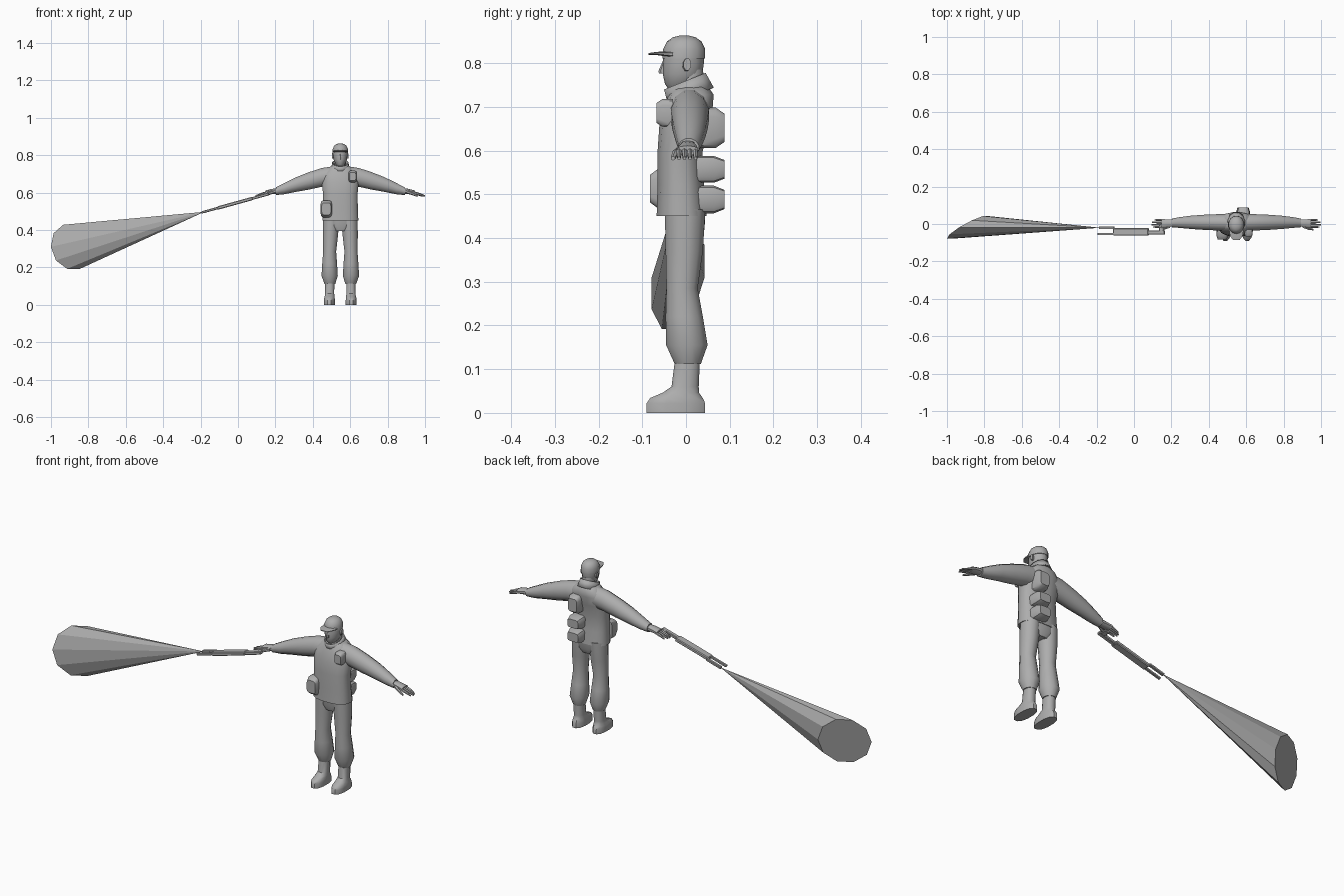
import bpy, bmesh, math
from mathutils import Vector, Matrix

default_cube = bpy.data.objects.get("Cube")
if default_cube:
    bpy.data.objects.remove(default_cube, do_unlink=True)

BODY_X = 0.547

# One plain grey for everything
grey = bpy.data.materials.new("plain_grey")
grey.use_nodes = True
grey.diffuse_color = (0.42, 0.42, 0.42, 1)
shader = next(n for n in grey.node_tree.nodes if n.type == "BSDF_PRINCIPLED")
shader.inputs["Base Color"].default_value = grey.diffuse_color
shader.inputs["Roughness"].default_value = 0.8


def finish(name, bm, location=(0, 0, 0), smooth_angle=40):
    """Turn a bmesh into a named, shaded object."""
    bmesh.ops.recalc_face_normals(bm, faces=bm.faces)
    mesh = bpy.data.meshes.new(name)
    bm.to_mesh(mesh)
    bm.free()
    mesh.materials.append(grey)
    if smooth_angle:
        mesh.shade_smooth()
        mesh.set_sharp_from_angle(angle=math.radians(smooth_angle))
    obj = bpy.data.objects.new(name, mesh)
    obj.location = location
    bpy.context.collection.objects.link(obj)
    return obj


def soften(value, power):
    return math.copysign(abs(value) ** power, value)


def loft(name, axis, rings, sides=12, power=1.0, mirror=1, caps=True,
         location=(BODY_X, 0, 0)):
    """Skin rings of (position, centre a, centre b, radius a, radius b)."""
    bm = bmesh.new()
    loops = []
    for pos, ca, cb, ra, rb in rings:
        loop = []
        for i in range(sides):
            angle = math.tau * (i + 0.5) / sides
            a = ca + ra * soften(math.cos(angle), power)
            b = cb + rb * soften(math.sin(angle), power)
            point = {"X": (pos, a, b), "Y": (a, pos, b), "Z": (a, b, pos)}[axis]
            loop.append(bm.verts.new((point[0] * mirror, point[1], point[2])))
        loops.append(loop)
    for low, high in zip(loops, loops[1:]):
        for i in range(sides):
            j = (i + 1) % sides
            bm.faces.new((low[i], low[j], high[j], high[i]))
    if caps:
        bm.faces.new(loops[0])
        bm.faces.new(loops[-1])
    return finish(name, bm, location)


def pouch(name, x, z, half_width, half_height, inner, outer):
    """Soft bag that narrows away from the body."""
    middle = inner + (outer - inner) * 0.65
    rings = [(inner, x, z, half_width, half_height),
             (middle, x, z, half_width, half_height),
             (outer, x, z, half_width * 0.8, half_height * 0.7)]
    return loft(name, "Y", rings, power=0.45)


# Jacket and hips
loft("jacket", "Z", [
    (.45, 0, -.01, .098, .058),
    (.52, 0, -.012, .095, .054),
    (.595, 0, -.014, .094, .052),
    (.655, 0, -.004, .1, .058),
    (.7, 0, .006, .096, .056),
    (.728, 0, .012, .068, .052),
    (.745, 0, .01, .045, .042)], sides=16, power=0.8)
loft("hips", "Z", [
    (.395, 0, -.004, .04, .036),
    (.42, 0, -.002, .08, .045),
    (.47, 0, -.002, .092, .048)], sides=16, power=0.85)

# Collar, tilted forward and open at the top
collar = loft("collar", "Z", [
    (-.02, 0, 0, .05, .058),
    (.018, 0, 0, .045, .053)], caps=False, location=(BODY_X, .004, .742))
collar.rotation_euler.x = 0.38
wall = collar.modifiers.new("wall", "SOLIDIFY")
wall.thickness = 0.005

# Head, face and cap
loft("neck", "Z", [(.71, 0, .012, .032, .034), (.785, 0, .01, .03, .03)])
loft("head", "Z", [
    (.742, 0, -.018, .016, .023),
    (.752, 0, -.012, .026, .036),
    (.775, 0, -.008, .036, .045),
    (.8, 0, -.006, .039, .047),
    (.825, 0, -.005, .039, .046)], sides=14)
loft("nose", "Z", [
    (.776, 0, -.052, .008, .01),
    (.782, 0, -.053, .007, .01),
    (.805, 0, -.048, .004, .005)], sides=6)
loft("cap", "Z", [
    (.81, 0, -.005, .042, .049),
    (.832, 0, -.004, .042, .048),
    (.85, 0, -.004, .034, .039),
    (.859, 0, -.004, .022, .026),
    (.863, 0, -.004, .008, .01)], sides=14)
loft("cap_brim", "Y", [
    (-.03, 0, .82, .04, .007),
    (-.065, 0, .822, .034, .004),
    (-.086, 0, .821, .018, .002)], power=0.7)

# Paired parts: ears, arms, hands, legs and boots
for label, side in (("left", 1), ("right", -1)):
    loft(label + "_ear", "X", [
        (.034, 0, .795, .009, .014),
        (.045, .003, .797, .009, .015)], sides=8, mirror=side)
    loft(label + "_sleeve", "X", [
        (.04, .008, .69, .046, .052),
        (.1, .009, .681, .045, .052),
        (.17, .009, .662, .042, .048),
        (.24, .009, .642, .037, .04),
        (.3, .008, .621, .03, .031),
        (.345, .006, .607, .024, .021)], mirror=side)
    loft(label + "_hand", "X", [
        (.33, .005, .609, .018, .015),
        (.365, .004, .606, .021, .014),
        (.4, .003, .6, .025, .011)], sides=10, power=0.8, mirror=side)
    for i, length in enumerate((.045, .053, .05, .038)):
        y = -.016 + .0125 * i
        loft(f"{label}_finger_{i + 1}", "X", [
            (.39, y, .6, .006, .008),
            (.39 + length * .6, y, .592, .006, .007),
            (.4 + length, y, .582, .004, .004)], sides=6, mirror=side)
    loft(label + "_thumb", "X", [
        (.355, -.012, .604, .009, .009),
        (.385, -.024, .594, .008, .008),
        (.412, -.03, .582, .005, .005)], sides=6, mirror=side)
    loft(label + "_trouser_leg", "Z", [
        (.465, .048, -.002, .046, .048),
        (.37, .053, -.004, .042, .044),
        (.285, .057, -.009, .036, .037),
        (.22, .057, -.004, .041, .044),
        (.155, .057, .002, .045, .049),
        (.112, .056, .004, .03, .031)], mirror=side)
    loft(label + "_boot", "Z", [
        (.13, .056, .004, .025, .029),
        (.06, .057, -.002, .025, .032),
        (.046, .057, -.012, .027, .043),
        (.034, .058, -.022, .029, .062),
        (.022, .058, -.023, .03, .069),
        (0, .058, -.023, .03, .069)], power=0.85, mirror=side)

# Carried pouches
pouch("upper_back_pouch", .038, .652, .032, .047, .03, .088)
pouch("middle_back_pouch", .036, .557, .038, .031, .02, .088)
pouch("lower_back_pouch", .036, .488, .038, .032, .02, .088)
pouch("hip_pouch", -.075, .513, .031, .046, -.03, -.082)
pouch("chest_radio", .066, .686, .022, .032, -.03, -.068)

# Held rifle: blocks laid out along a sloping line from the butt
TILT = 0.27
butt = Vector((.165, 0, .593))
along = Vector((-math.cos(TILT), 0, -math.sin(TILT)))


def rifle_block(name, start, end, y_low, y_high, thickness):
    bm = bmesh.new()
    size = (end - start, y_high - y_low, thickness)
    bmesh.ops.create_cube(bm, size=1, matrix=Matrix.Diagonal((*size, 1)))
    bmesh.ops.bevel(bm, geom=bm.edges[:], offset=thickness * 0.2, segments=1,
                    affect="EDGES")
    centre = butt + along * (start + end) / 2
    centre.y = (y_low + y_high) / 2
    block = finish(name, bm, centre, smooth_angle=0)
    block.rotation_euler.y = -TILT


rifle_block("rifle_body", .09, .285, -.062, -.022, .018)
rifle_block("rifle_stock", 0, .095, -.056, -.034, .015)
rifle_block("rifle_grip", .005, .03, -.05, -.003, .014)
rifle_block("rifle_barrel", .28, .373, -.06, -.047, .012)
rifle_block("rifle_lamp", .28, .365, -.028, -.013, .013)

# Light beam: a ten-sided cone with a slanted end
bm = bmesh.new()
tip = bm.verts.new((-.18, -.02, .497))
normal = Vector((-.47, .86, -.18)).normalized()
level = normal.cross(Vector((0, 0, 1))).normalized()
rise = level.cross(normal)
centre = Vector((-.89, -.018, .31))
rim = []
for i in range(10):
    angle = math.tau * i / 10
    offset = level * math.cos(angle) + rise * math.sin(angle)
    rim.append(bm.verts.new(centre + offset * .126))
for i in range(10):
    bm.faces.new((tip, rim[i], rim[(i + 1) % 10]))
bm.faces.new(rim)
finish("light_beam", bm, smooth_angle=0)
